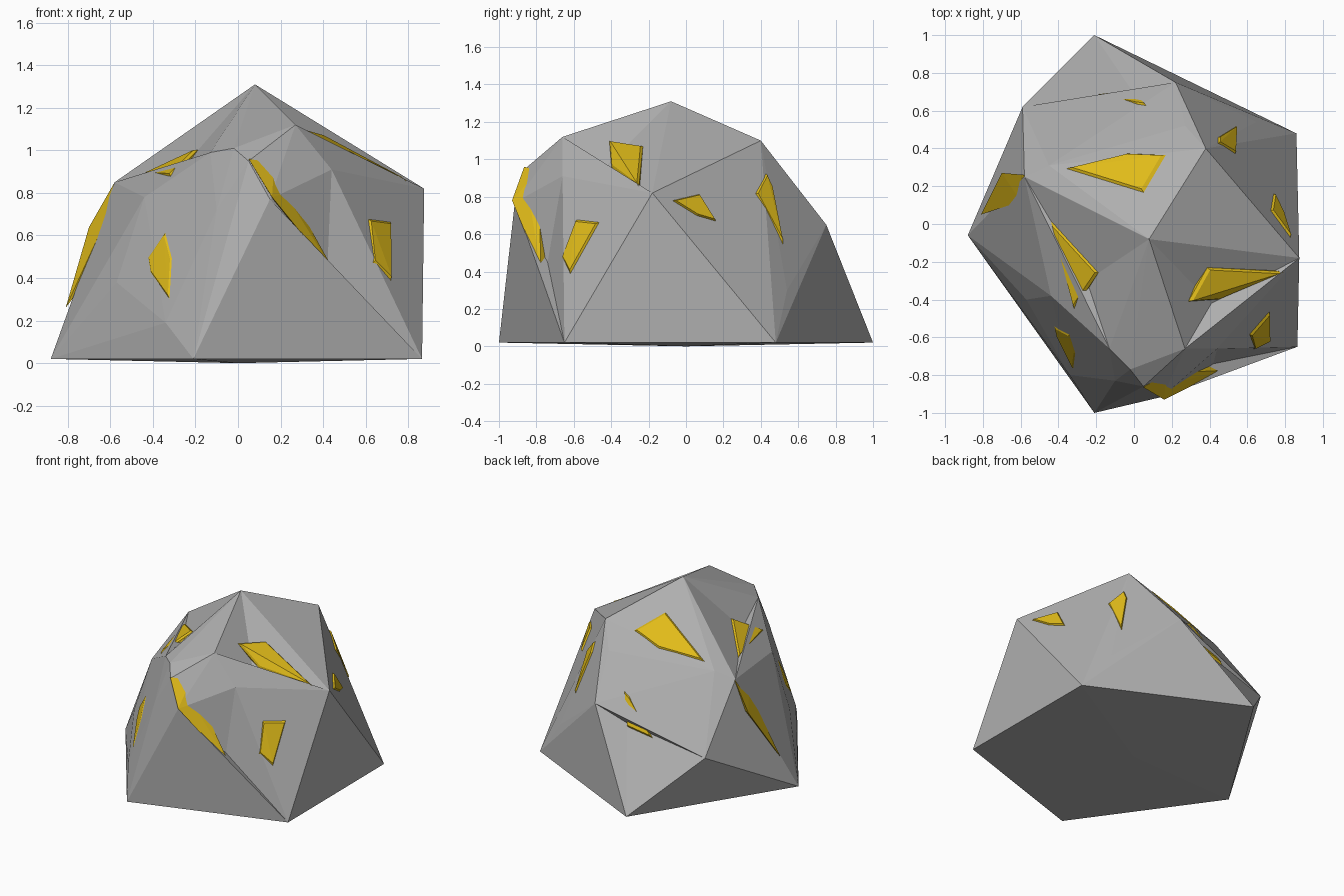
import bpy, bmesh
from mathutils import Vector
from mathutils.bvhtree import BVHTree

if "Cube" in bpy.data.objects:
    bpy.data.objects.remove(bpy.data.objects["Cube"])


def hull(name, points, mat, dents=()):
    """Faceted object wrapped around a few corner points, then dented inward."""
    bm = bmesh.new()
    for p in points:
        bm.verts.new(p)
    bmesh.ops.convex_hull(bm, input=bm.verts[:])
    loose = [v for v in bm.verts if not v.link_faces]
    bmesh.ops.delete(bm, geom=loose, context='VERTS')
    bmesh.ops.recalc_face_normals(bm, faces=bm.faces[:])
    for d in dents:
        bm.faces.ensure_lookup_table()
        hit = BVHTree.FromBMesh(bm).find_nearest(Vector(d))[2]
        poked = bmesh.ops.poke(bm, faces=[bm.faces[hit]])
        poked["verts"][0].co = d
    bm.normal_update()
    tree = BVHTree.FromBMesh(bm)
    me = bpy.data.meshes.new(name)
    bm.to_mesh(me)
    bm.free()
    ob = bpy.data.objects.new(name, me)
    bpy.context.collection.objects.link(ob)
    me.materials.append(mat)
    return tree


def material(name, *rgb):
    m = bpy.data.materials.new(name)
    m.diffuse_color = (*rgb, 1)
    m.use_nodes = True
    m.node_tree.nodes["Principled BSDF"].inputs["Base Color"].default_value = m.diffuse_color
    return m


gold = material("gold", 0.75, 0.5, 0.01)
stone = material("stone", 0.43, 0.43, 0.43)

# Rock: base ring, apex and chipped shoulders
base = [(-.88, -.06, .02), (-.21, 1, .02), (.86, .48, .02),
        (.865, -.65, .02), (-.21, -1, .02), (0, 0, 0)]
shoulders = [(.08, -.08, 1.31), (.875, -.18, .82), (.38, .4, 1.1),
             (.27, .52, .94), (.22, .75, .65), (.65, .54, .3),
             (-.45, .31, .9), (-.58, .25, .85), (-.59, .62, .41)]
chips = [(.27, -.66, 1.12), (.44, -.66, .91), (.15, -.915, .77),
         (.05, -.86, .95), (-.02, -.77, 1.01), (-.13, -.66, .99),
         (-.27, -.57, .8), (-.44, -.38, .78), (-.1, -.83, .72),
         (-.57, -.4, .38), (-.34, -.8, .19)]
dents = [(.41, -.42, .97), (0, .69, .54), (.42, -.74, .45), (-.25, -.3, .93)]
surface = hull("rock", base + shoulders + chips, stone, dents)
core = Vector((0, 0, .45))


def nugget(name, outline, lift=.012):
    """Bevelled gold plate sitting on the rock surface."""
    pts = [surface.find_nearest(Vector(p))[0] for p in outline]
    mid = sum(pts, Vector()) / len(pts)
    n = Vector()
    for i, p in enumerate(pts):
        n += (p - mid).cross(pts[(i + 1) % len(pts)] - mid)
    n.normalize()
    if n.dot(mid - core) < 0:
        n = -n
    outer = [p.lerp(mid, .1) + n * lift for p in pts]
    inner = [p.lerp(mid, .1) - n * .06 for p in pts]
    hull(name, pts + outer + inner, gold)


# Gold pieces
nugget("gold_back_top", [(-.36, .3, .95), (.05, .17, 1.15), (.17, .36, 1.05), (-.04, .39, 1.0)])
nugget("gold_back", [(.05, .67, .77), (0, .69, .75), (-.2, .68, .48), (-.01, .7, .52)])
nugget("gold_left_top", [(-.44, .01, .85), (-.17, -.25, .98), (-.29, -.44, .85)])
nugget("gold_right_top", [(.27, -.41, 1.08), (.4, -.24, 1.09), (.82, -.27, .87), (.44, -.39, .94)])
nugget("gold_front_right", [(.62, -.59, .68), (.71, -.46, .66), (.72, -.62, .39), (.63, -.65, .47)])
nugget("gold_right", [(.83, -.07, .78), (.74, .08, .82), (.74, .16, .67), (.79, .06, .7)])
nugget("gold_back_right", [(.4, .38, .9), (.43, .44, .85), (.51, .48, .53), (.5, .35, .8)])
nugget("gold_front_left", [(-.36, -.6, .62), (-.43, -.55, .5), (-.42, -.6, .43),
                           (-.34, -.78, .31), (-.33, -.7, .5)], .005)

# Gold veins that wrap over the left and front edges
hull("gold_left", [(-.58, .26, .85), (-.7, .27, .64), (-.81, .05, .26),
                   (-.6, .12, .72), (-.55, .15, .6)], gold)
hull("gold_front", [(.05, -.865, .96), (.17, -.79, .94), (.22, -.84, .8),
                    (.47, -.775, .4), (.16, -.93, .78), (.2, -.7, .7)], gold)
